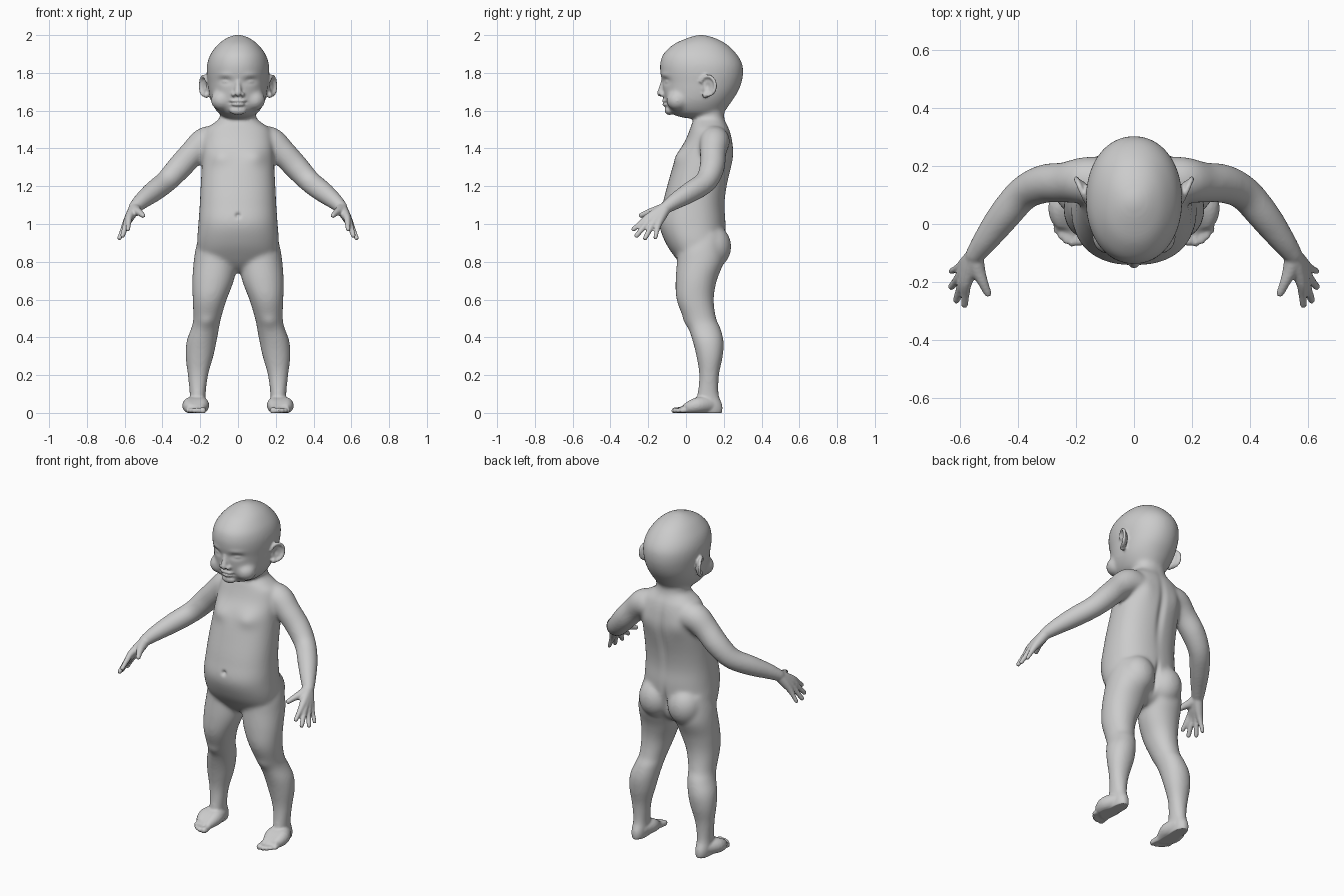
import bpy, bmesh, math
from mathutils import Vector, Matrix


def spline(rows, n=5):
    """Catmull-Rom interpolation of rows of numbers."""
    out = []
    for i in range(len(rows) - 1):
        a, b, c, d = (rows[max(0, min(len(rows) - 1, i + k))] for k in (-1, 0, 1, 2))
        for s in range(n):
            t = s / n
            out.append([0.5 * (2*q + (r - p)*t + (2*p - 5*q + 4*r - s2)*t*t + (3*q - p - 3*r + s2)*t**3)
                        for p, q, r, s2 in zip(a, b, c, d)])
    return out + [list(rows[-1])]


def skin(bm, rings, mirror):
    """Close a stack of point rings into a solid, optionally with its mirror image."""
    for sx in ((1, -1) if mirror else (1,)):
        vs = [[bm.verts.new((p[0] * sx, p[1], p[2])) for p in r] for r in rings]
        n = len(vs[0])
        faces = [bm.faces.new((a[i], a[(i+1) % n], b[(i+1) % n], b[i]))
                 for a, b in zip(vs, vs[1:]) for i in range(n)]
        faces += [bm.faces.new(vs[0][::-1]), bm.faces.new(vs[-1])]
        bmesh.ops.recalc_face_normals(bm, faces=faces)


def loft(bm, rows, power=2.0, mirror=False, n=40):
    """Rows: z, x min, x max, y front, y back."""
    rings = []
    for z, x0, x1, y0, y1 in spline(rows):
        ring = []
        for i in range(n):
            c, s = math.cos(2*math.pi*i/n), math.sin(2*math.pi*i/n)
            ring.append(((x0+x1)/2 + (x1-x0)/2 * math.copysign(abs(c)**(2/power), c),
                         (y0+y1)/2 + (y1-y0)/2 * math.copysign(abs(s)**(2/power), s), z))
        rings.append(ring)
    skin(bm, rings, mirror)


def tube(bm, pts, mirror=True, n=20):
    """Round limb through points x, y, z, radius, with a rounded end."""
    rows = spline(pts)
    p, q = Vector(rows[-2][:3]), Vector(rows[-1][:3])
    d, r = (q - p).normalized(), rows[-1][3]
    for f, g in ((.5, .87), (.8, .6), (.97, .2)):
        rows.append([*(q + d*r*f), r*g])
    rings = []
    for i, row in enumerate(rows):
        t = Vector(rows[min(i+1, len(rows)-1)][:3]) - Vector(rows[max(i-1, 0)][:3])
        m = t.to_track_quat('Z', 'Y')
        rings.append([Vector(row[:3]) + m @ Vector((math.cos(2*math.pi*k/n), math.sin(2*math.pi*k/n), 0)) * row[3]
                      for k in range(n)])
    skin(bm, rings, mirror)


def ball(bm, c, r, mirror=True, rot=0.0):
    for sx in ((1, -1) if mirror else (1,)):
        m = Matrix.Translation((c[0]*sx, c[1], c[2])) @ Matrix.Rotation(rot*sx, 4, 'Z') @ Matrix.Diagonal((*r, 1))
        bmesh.ops.create_uvsphere(bm, u_segments=28, v_segments=18, radius=1, matrix=m)


def fuse(ob, voxel, iterations):
    """Weld overlapping parts into one skin and relax it."""
    m = ob.modifiers.new("weld", 'REMESH')
    m.mode, m.voxel_size = 'VOXEL', voxel
    s = ob.modifiers.new("relax", 'SMOOTH')
    s.factor, s.iterations = 0.5, iterations
    bpy.ops.object.select_all(action='DESELECT')
    ob.select_set(True)
    bpy.context.view_layer.objects.active = ob
    bpy.ops.object.convert(target='MESH')


bm = bmesh.new()
# Torso and neck
W = [(1.60, .095, .05, .2), (1.56, .098, .045, .203), (1.53, .135, .03, .215), (1.5, .172, .02, .23),
     (1.44, .187, -.005, .245), (1.35, .19, -.055, .25), (1.2, .198, -.10, .217), (1.1, .203, -.125, .205),
     (1.0, .21, -.142, .21), (.9, .216, -.108, .205), (.82, .2, -.055, .18), (.77, .12, -.01, .15),
     (.745, .05, .03, .11)]
loft(bm, [(z, -w, w, f, b) for z, w, f, b in W], 2.3)
# Head
H = [(1.56, .05, .0, .16), (1.575, .085, -.06, .19), (1.6, .115, -.095, .208), (1.65, .143, -.113, .243),
     (1.7, .155, -.122, .275), (1.75, .161, -.127, .295), (1.8, .166, -.136, .303), (1.85, .163, -.137, .297),
     (1.9, .145, -.12, .268), (1.95, .107, -.068, .218), (1.98, .068, -.005, .165), (1.995, .036, .04, .12),
     (2.002, .008, .07, .09)]
loft(bm, [(z, -w, w, f, b) for z, w, f, b in H], 2.1)
ball(bm, (.085, -.045, 1.655), (.06, .06, .055))
# Buttocks
ball(bm, (.097, .14, .88), (.1, .1, .115))
# Legs
loft(bm, [(.95, .04, .2, .0, .19), (.88, .01, .222, -.04, .2), (.8, .006, .235, -.048, .2), (.7, .022, .242, -.055, .163),
          (.6, .06, .24, -.05, .147), (.5, .09, .237, -.012, .16), (.45, .1, .247, .012, .182),
          (.38, .113, .272, .035, .199), (.3, .13, .278, .055, .195), (.2, .158, .266, .07, .175),
          (.1, .171, .256, .06, .173), (.05, .17, .258, .045, .192), (.02, .172, .256, .045, .197),
          (-.01, .178, .25, .05, .19)], 2.1, True)
# Arms
tube(bm, [(.1, .15, 1.44, .075), (.17, .15, 1.435, .08), (.24, .143, 1.375, .07), (.31, .138, 1.30, .067),
          (.38, .105, 1.225, .06), (.45, .025, 1.17, .056), (.51, -.055, 1.122, .045), (.55, -.11, 1.085, .034)])
me = bpy.data.meshes.new("body")
bm.to_mesh(me)
body = bpy.data.objects.new("body", me)
bpy.context.collection.objects.link(body)
fuse(body, .009, 14)

bm = bmesh.new()
bm.from_mesh(body.data)
# Fingers and palm: each chain runs from the wrist
for knuckle, tip, r in (((.577, -.207, 1.032), (.583, -.278, .972), .0145), ((.588, -.198, 1.014), (.611, -.262, .938), .015),
                        ((.595, -.176, 1.0), (.628, -.216, .925), .0145), ((.595, -.147, .997), (.628, -.162, .928), .013)):
    k, t = Vector(knuckle), Vector(tip)
    tube(bm, [(.545, -.105, 1.088, .03), (*(Vector((.55, -.115, 1.08)).lerp(k, .5)), .026), (*k, .0185),
              (*k.lerp(t, .5), r), (*t, r * .85)])
tube(bm, [(.545, -.11, 1.085, .028), (.538, -.155, 1.07, .026), (.52, -.2, 1.06, .018), (.503, -.238, 1.045, .0135)])
# Feet and toes
for x, y, r in ((.187, -.058, .0185), (.212, -.064, .0145), (.232, -.056, .0135), (.25, -.042, .0125), (.266, -.022, .012)):
    b = .215 + (x - .215) * .75
    tube(bm, [(.213, .13, .045, .045), (b, .06, .04, .042), (b, .0, .022, .026), (x, y + .03, .015, r * .95), (x, y, .012, r)])
# Ears: flat shell with a curled rim
ball(bm, (.168, .118, 1.728), (.012, .036, .05), True, -.45)
tube(bm, [(.163 + .018*(1 + math.sin(a)), .115 + .04*math.sin(a), 1.732 + .05*math.cos(a), .0095)
          for a in [-1.2 + .55*k for k in range(9)]])
ball(bm, (.168, .103, 1.682), (.014, .017, .016))
# Nose
tube(bm, [(0, -.115, 1.77, .014), (0, -.124, 1.73, .016), (0, -.133, 1.693, .02)], False)
ball(bm, (.021, -.124, 1.686), (.014, .017, .013))
# Lips and chin
ball(bm, (0, -.11, 1.652), (.042, .018, .011), False)
ball(bm, (0, -.107, 1.633), (.034, .018, .011), False)
ball(bm, (0, -.088, 1.602), (.045, .025, .025), False)
bm.to_mesh(body.data)
bm.free()
fuse(body, .0065, 3)

# Sculpted dents and swells: centre, radii, push
S = [((.068, -.115, 1.757), (.034, .05, .017), (0, .014, 0)),
     ((.068, -.105, 1.754), (.02, .04, .009), (0, -.009, 0)),
     ((.075, -.12, 1.79), (.04, .05, .014), (0, -.004, 0)),
     ((.04, -.12, 1.642), (.012, .03, .006), (0, .005, 0)),
     ((.0, -.12, 1.6425), (.03, .03, .004), (0, .006, 0)),
     ((.013, -.138, 1.676), (.006, .02, .006), (0, .006, .006)),
     ((.185, .115, 1.73), (.03, .016, .022), (-.012, 0, 0)),
     ((.0, -.135, 1.045), (.013, .05, .013), (0, .014, 0)),
     ((.095, -.03, 1.355), (.055, .07, .045), (0, -.014, 0)),
     ((.0, .24, 1.25), (.025, .06, .2), (0, .01, 0) ),
     ((.11, .24, 1.39), (.05, .06, .07), (0, .008, 0)),
     ((.0, .24, .88), (.014, .09, .07), (0, -.025, 0)),
     ((.165, -.02, .475), (.04, .05, .035), (0, -.008, 0))]
S[9] = ((.0, .24, 1.28), (.022, .06, .17), (0, -.012, 0))
for v in body.data.vertices:
    sx = -1 if v.co.x < 0 else 1
    off = Vector((0, 0, 0))
    for c, r, push in S:
        d = ((abs(v.co.x)-c[0])/r[0])**2 + ((v.co.y-c[1])/r[1])**2 + ((v.co.z-c[2])/r[2])**2
        if d < 6:
            off += Vector((push[0]*sx, push[1], push[2])) * math.exp(-d)
    v.co += off
    v.co.z = max(v.co.z, 0)
for p in body.data.polygons:
    p.use_smooth = True
